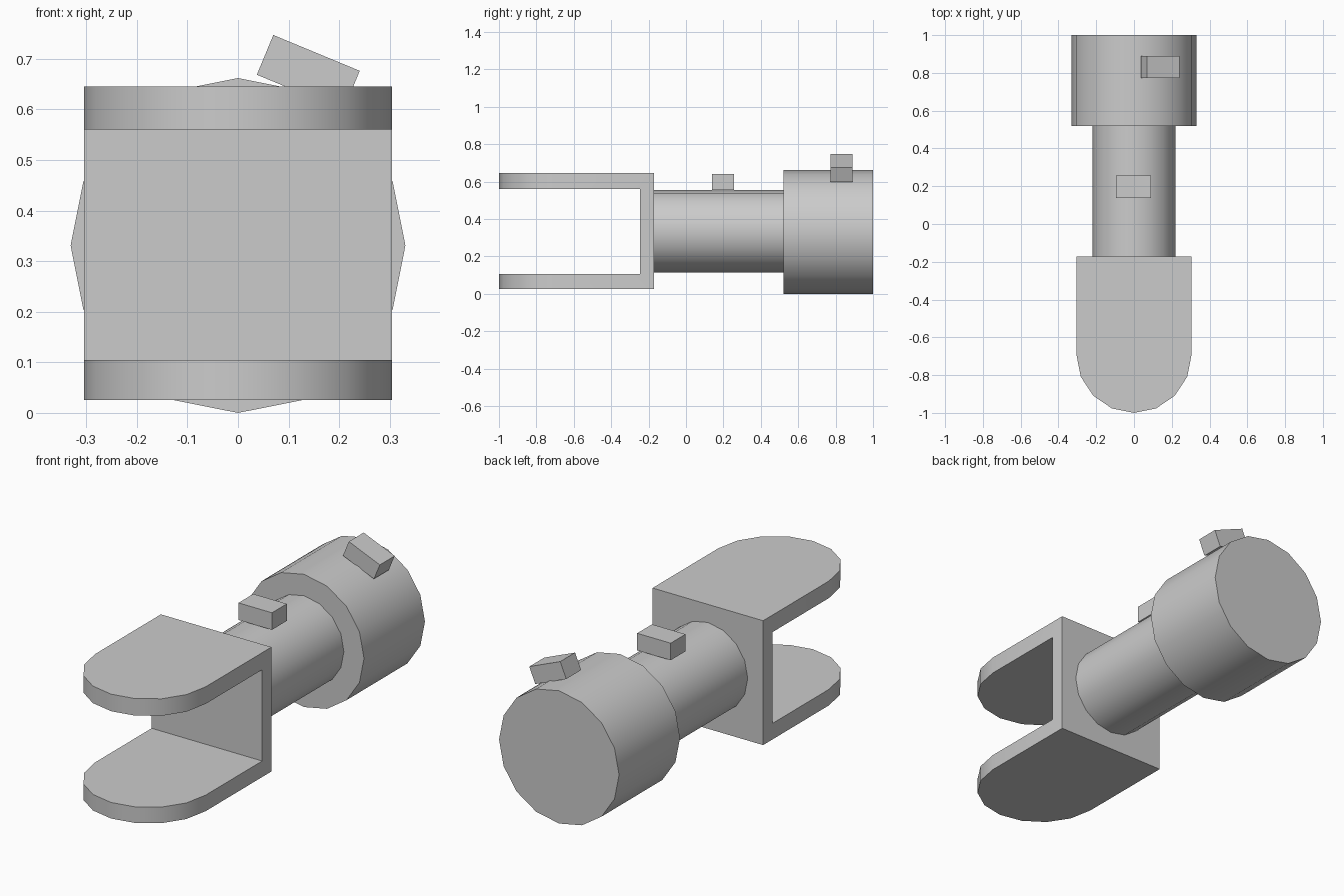
import bpy, bmesh
from math import radians, sin, cos, pi

cube = bpy.data.objects.get("Cube")
if cube:
    bpy.data.objects.remove(cube, do_unlink=True)

GREY = (0.6, 0.6, 0.6, 1)
metal = bpy.data.materials.new("plain grey")
metal.use_nodes = True
metal.diffuse_color = GREY
metal.node_tree.nodes["Principled BSDF"].inputs["Base Color"].default_value = GREY


def finish(obj, name):
    obj.name = obj.data.name = name
    obj.data.materials.clear()
    obj.data.materials.append(metal)
    return obj


def smooth(obj):
    bpy.ops.object.select_all(action='DESELECT')
    obj.select_set(True)
    bpy.context.view_layer.objects.active = obj
    bpy.ops.object.shade_smooth_by_angle(angle=radians(30))


def box(name, centre, size, tilt=0):
    bpy.ops.mesh.primitive_cube_add(size=1, location=centre, rotation=(0, tilt, 0))
    obj = bpy.context.object
    obj.scale = size
    return finish(obj, name)


def shaft(name, radius, y0, y1, z):
    # sixteen-sided cylinder along y, with corners on the x and z axes
    bpy.ops.mesh.primitive_cylinder_add(vertices=16, radius=radius, depth=y1 - y0,
                                        location=(0, (y0 + y1) / 2, z),
                                        rotation=(pi / 2, 0, 0))
    obj = finish(bpy.context.object, name)
    smooth(obj)
    return obj


# Shaft and larger rear collar
shaft("shaft", 0.22, -0.175, 0.525, 0.335)
shaft("rear_collar", 0.331, 0.52, 1.0, 0.331)

# Key blocks, the rear one turned around the collar
KEY = (0.185, 0.117, 0.085)
box("shaft_key", (-0.002, 0.197, 0.5975), KEY)
box("collar_key", (0.139, 0.832, 0.6725), KEY, radians(22.5))

# Yoke: rounded outline extruded upward, then slotted
half_width, round_y, back_y = 0.305, -0.69, -0.172
outline = [(half_width, back_y), (-half_width, back_y)]
for i in range(9):
    a = pi + i * pi / 8
    outline.append((half_width * cos(a), round_y + 0.31 * sin(a)))
bm = bmesh.new()
base = bm.faces.new([bm.verts.new((x, y, 0.025)) for x, y in outline])
top = bmesh.ops.extrude_face_region(bm, geom=[base])["geom"]
bmesh.ops.translate(bm, vec=(0, 0, 0.62),
                    verts=[v for v in top if isinstance(v, bmesh.types.BMVert)])
bmesh.ops.recalc_face_normals(bm, faces=bm.faces)
mesh = bpy.data.meshes.new("yoke")
bm.to_mesh(mesh)
bm.free()
yoke = bpy.data.objects.new("yoke", mesh)
bpy.context.collection.objects.link(yoke)
finish(yoke, "yoke")

# Slot between the two arms
slot = box("slot_cutter", (0, -0.745, 0.3325), (1, 1, 0.455))
slot.hide_render = True
slot.display_type = 'WIRE'
cut = yoke.modifiers.new("slot", 'BOOLEAN')
cut.operation = 'DIFFERENCE'
cut.solver = 'EXACT'
cut.object = slot
bpy.context.view_layer.objects.active = yoke
bpy.ops.object.modifier_apply(modifier=cut.name)
bpy.data.objects.remove(slot, do_unlink=True)
smooth(yoke)
